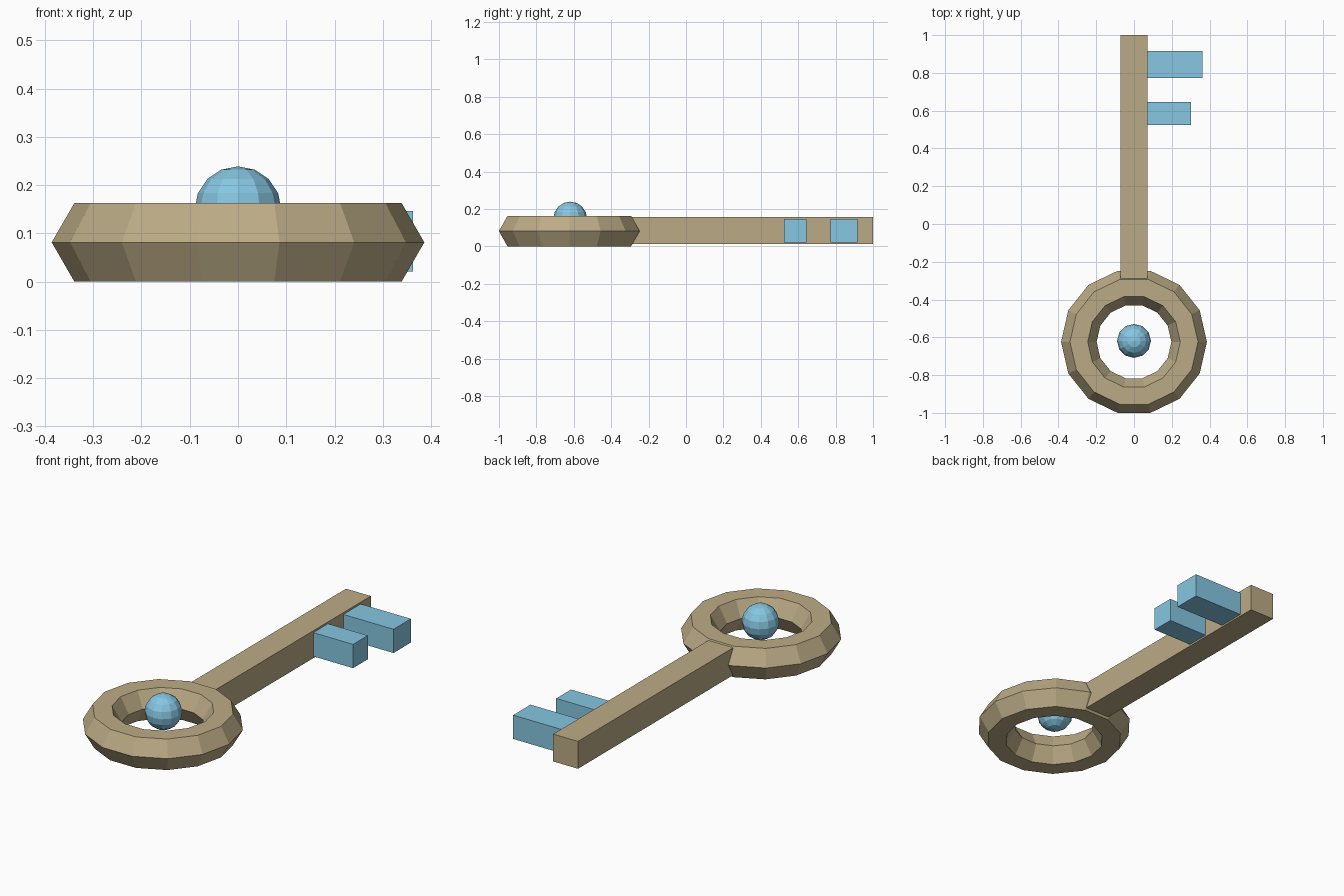
import bpy, bmesh
from math import cos, sin, tau

if "Cube" in bpy.data.objects:
    bpy.data.objects.remove(bpy.data.objects["Cube"])


def material(name, color):
    m = bpy.data.materials.new(name)
    m.diffuse_color = color
    m.use_nodes = True
    m.node_tree.nodes["Principled BSDF"].inputs["Base Color"].default_value = m.diffuse_color
    return m


BRASS = material("brass", (0.50, 0.41, 0.24, 1))
BLUE = material("blue", (0.24, 0.57, 0.76, 1))


def box(name, lo, hi, mat):
    bpy.ops.mesh.primitive_cube_add(size=1, location=[(a + b) / 2 for a, b in zip(lo, hi)])
    ob = bpy.context.object
    ob.name = name
    ob.scale = [b - a for a, b in zip(lo, hi)]
    bpy.ops.object.transform_apply(location=False, rotation=False, scale=True)
    ob.data.materials.append(mat)
    return ob


BOW_Y = -0.624

# Bow: faceted ring with hexagonal section
bpy.ops.mesh.primitive_torus_add(major_segments=14, minor_segments=6, major_radius=0.292,
                                 minor_radius=0.094, location=(0, BOW_Y, 0.0815))
bow = bpy.context.object
bow.name = "bow_ring"
bow.data.materials.append(BRASS)

# Gem floating in the middle of the bow
bpy.ops.mesh.primitive_uv_sphere_add(segments=12, ring_count=8, radius=0.09,
                                     location=(0, BOW_Y + 0.005, 0.149))
gem = bpy.context.object
gem.name = "gem"
gem.data.materials.append(BLUE)

# Shaft, its end buried in the ring
box("shaft", (-0.072, -0.33, 0.012), (0.072, 1.0, 0.156), BRASS)

# Teeth
for name, x, y0, y1 in (("short_tooth", 0.303, 0.523, 0.645),
                        ("long_tooth", 0.363, 0.773, 0.917)):
    box(name, (0.06, y0, 0.021), (x, y1, 0.146), BLUE)

# Flat facets everywhere
for ob in bpy.data.objects:
    for p in ob.data.polygons:
        p.use_smooth = False
